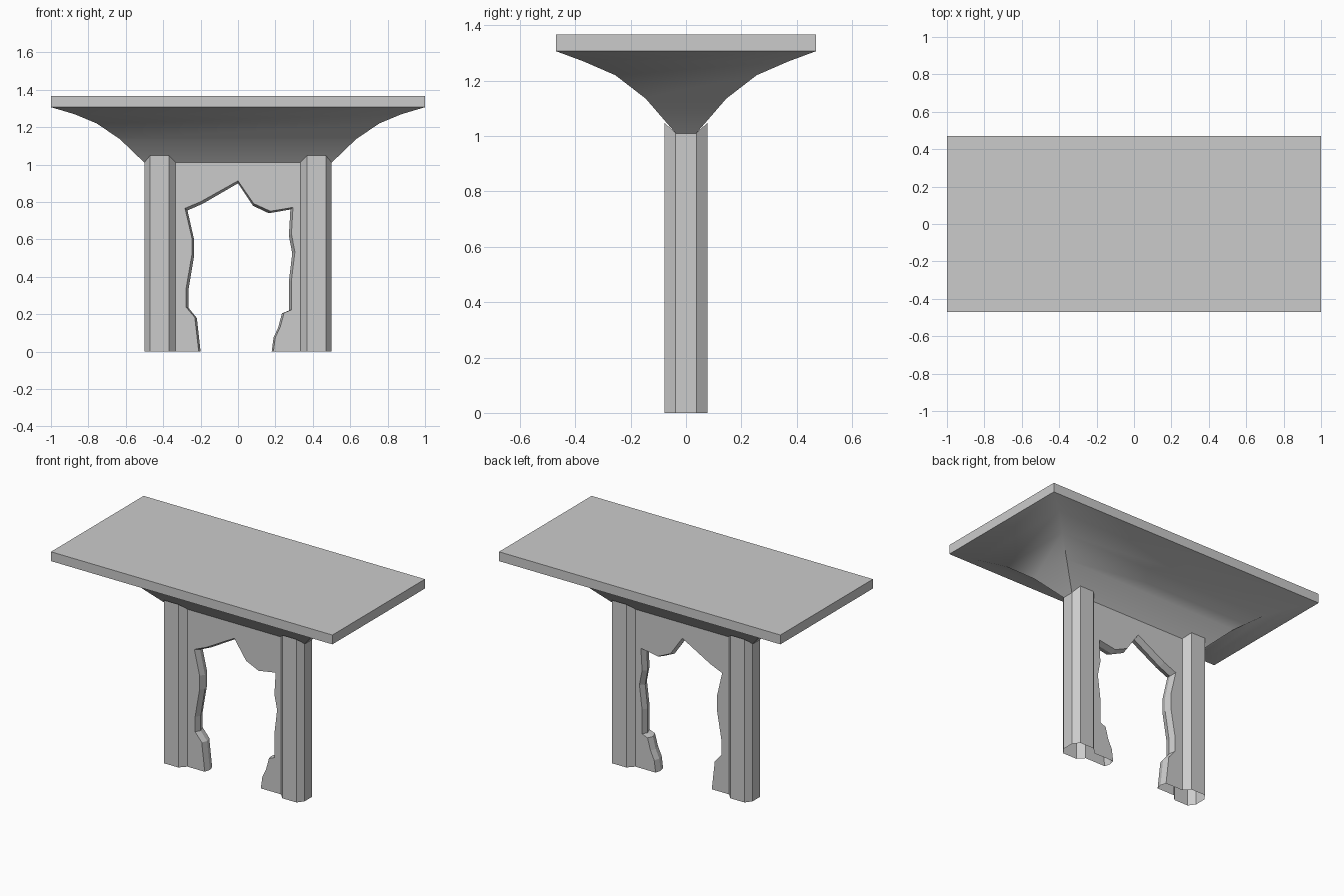
import bpy

if "Cube" in bpy.data.objects:
    bpy.data.objects.remove(bpy.data.objects["Cube"])


def make(name, verts, faces, smooth=False):
    mesh = bpy.data.meshes.new(name)
    mesh.from_pydata(verts, [], faces)
    mesh.update()
    ob = bpy.data.objects.new(name, mesh)
    bpy.context.collection.objects.link(ob)
    if smooth:
        bpy.ops.object.select_all(action='DESELECT')
        ob.select_set(True)
        bpy.context.view_layer.objects.active = ob
        bpy.ops.object.shade_smooth_by_angle(angle=0.6)
    return ob


def rect_loft(name, rings, cap_top=False, smooth=False):
    """Stack rectangles given as (half x, half y, z)."""
    verts = [(sx * x, sy * y, z) for x, y, z in rings
             for sx, sy in ((-1, -1), (1, -1), (1, 1), (-1, 1))]
    faces = [(4*r + i, 4*r + (i+1) % 4, 4*r + 4 + (i+1) % 4, 4*r + 4 + i)
             for r in range(len(rings) - 1) for i in range(4)]
    if cap_top:
        n = len(verts)
        faces.append((n-4, n-3, n-2, n-1))
    return make(name, verts, faces, smooth)


# table slab, and the flared underside that carries it
rect_loft("tabletop", [(1, .47, 1.307), (1, .47, 1.367)], cap_top=True)
rect_loft("flared_support", [(.5, .037, 1.01), (.63, .145, 1.135), (.755, .255, 1.22),
                             (.875, .37, 1.27), (1, .47, 1.307)], smooth=True)

# octagonal columns, open where the wall joins and trimmed to the flare
PLAN = [(.333, -.038), (.37, -.078), (.47, -.078), (.5, -.038),
        (.5, .038), (.47, .078), (.37, .078), (.333, .038)]
for side, s in (("left", -1), ("right", 1)):
    verts = [(s * x, y, 0) for x, y in PLAN]
    verts += [(s * x, y, 1.048 if abs(y) > .05 else 1.012) for x, y in PLAN]
    faces = [(i, i+1, i+9, i+8)[::s] for i in range(7)]
    make(side + "_column", verts, faces)

# thin wall with a ragged opening whose edge comes to a ridge at mid thickness
EDGE = [(-.2, 0), (-.22, .18), (-.265, .235), (-.265, .33), (-.235, .51), (-.235, .6),
        (-.27, .755), (-.19, .79), (0, .90), (.08, .78), (.165, .74), (.28, .76),
        (.272, .62), (.29, .525), (.272, .375), (.272, .22), (.235, .205),
        (.215, .13), (.19, .075), (.18, 0)]
n = len(EDGE)
verts = [(x, 0, z) for x, z in EDGE]
for y in (-.038, .038):
    verts += [(x * 1.05, y, z * 1.015) for x, z in EDGE]
    verts += [(.333, y, 0), (.333, y, 1.012), (-.333, y, 1.012), (-.333, y, 0)]
front, back = n, 2*n + 4
faces = [tuple(range(front, back))[::-1], tuple(range(back, back + n + 4))]
for i in range(n - 1):
    faces.append((front+i, front+i+1, i+1, i))
    faces.append((i, i+1, back+i+1, back+i))
wall = make("broken_wall", verts, faces)
wall.data.flip_normals()
# keep every wall face pointing outward
import bmesh
bm = bmesh.new()
bm.from_mesh(wall.data)
for f in bm.faces:
    if len(f.verts) > 4 and f.normal.y * f.calc_center_median().y < 0:
        f.normal_flip()
    elif len(f.verts) == 4:
        c = f.calc_center_median()
        if f.normal.x * -c.x + f.normal.z * (.4 - c.z) < 0:
            f.normal_flip()
bm.to_mesh(wall.data)
bm.free()
